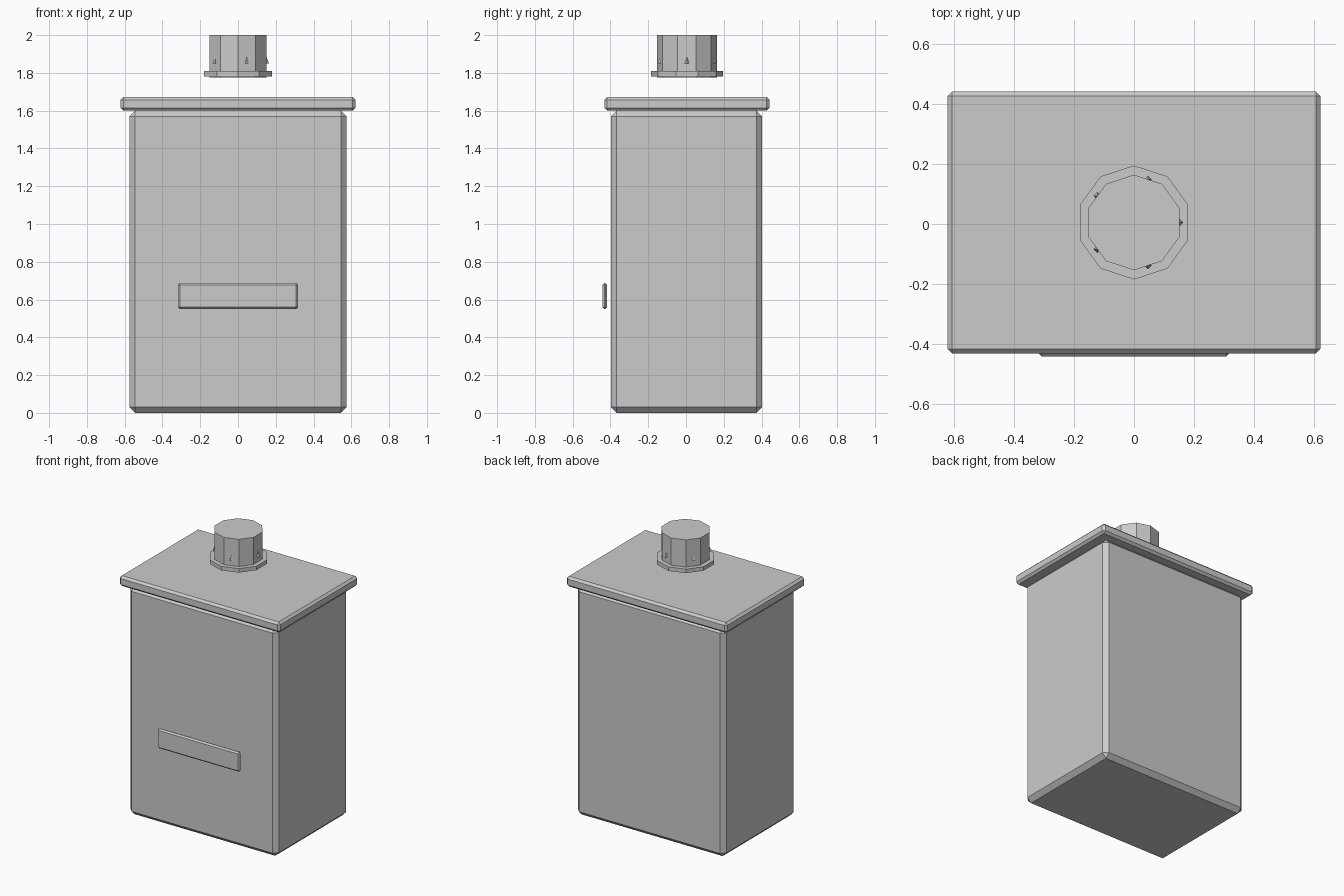
import bpy
import math

cube = bpy.data.objects.get("Cube")
if cube:
    bpy.data.objects.remove(cube, do_unlink=True)

GREY = (0.6, 0.6, 0.6, 1.0)
CENTRE_Y = 0.005

grey = bpy.data.materials.new("plain grey")
grey.use_nodes = True
grey.diffuse_color = GREY
grey.node_tree.nodes["Principled BSDF"].inputs["Base Color"].default_value = GREY


def finish(name):
    obj = bpy.context.object
    obj.name = name
    obj.data.materials.append(grey)
    return obj


def box(name, x, y, z, chamfer):
    """Chamfered box from (min, max) ranges on each axis."""
    ranges = (x, y, z)
    bpy.ops.mesh.primitive_cube_add(size=1, location=[(a + b) / 2 for a, b in ranges])
    obj = finish(name)
    obj.scale = [b - a for a, b in ranges]
    bpy.ops.object.transform_apply(location=False, rotation=False, scale=True)
    bevel = obj.modifiers.new("chamfer", "BEVEL")
    bevel.width = chamfer
    bevel.segments = 1


def prism(name, radius, bottom, top):
    """Ten-sided upright cylinder with a corner facing the back."""
    bpy.ops.mesh.primitive_cylinder_add(
        vertices=10, radius=radius, depth=top - bottom,
        location=(0, CENTRE_Y, (bottom + top) / 2))
    finish(name)


# Container body, lid and front label plate
box("body", (-0.575, 0.575), (-0.397, 0.403), (0, 1.6), 0.03)
box("lid", (-0.622, 0.622), (-0.432, 0.442), (1.6, 1.672), 0.015)
box("label_plate", (-0.318, 0.318), (-0.442, -0.417), (0.55, 0.688), 0.01)

# Floating knob with its flange
prism("knob", 0.159, 1.775, 2.0)
prism("knob_flange", 0.19, 1.782, 1.81)

# Small pointed grips on every second knob facet
for i in range(5):
    angle = i * math.tau / 5
    bpy.ops.mesh.primitive_cone_add(
        vertices=4, radius1=0.013, depth=0.037,
        location=(0.151 * math.cos(angle), CENTRE_Y + 0.151 * math.sin(angle), 1.867))
    finish(f"knob_grip_{i + 1}")
